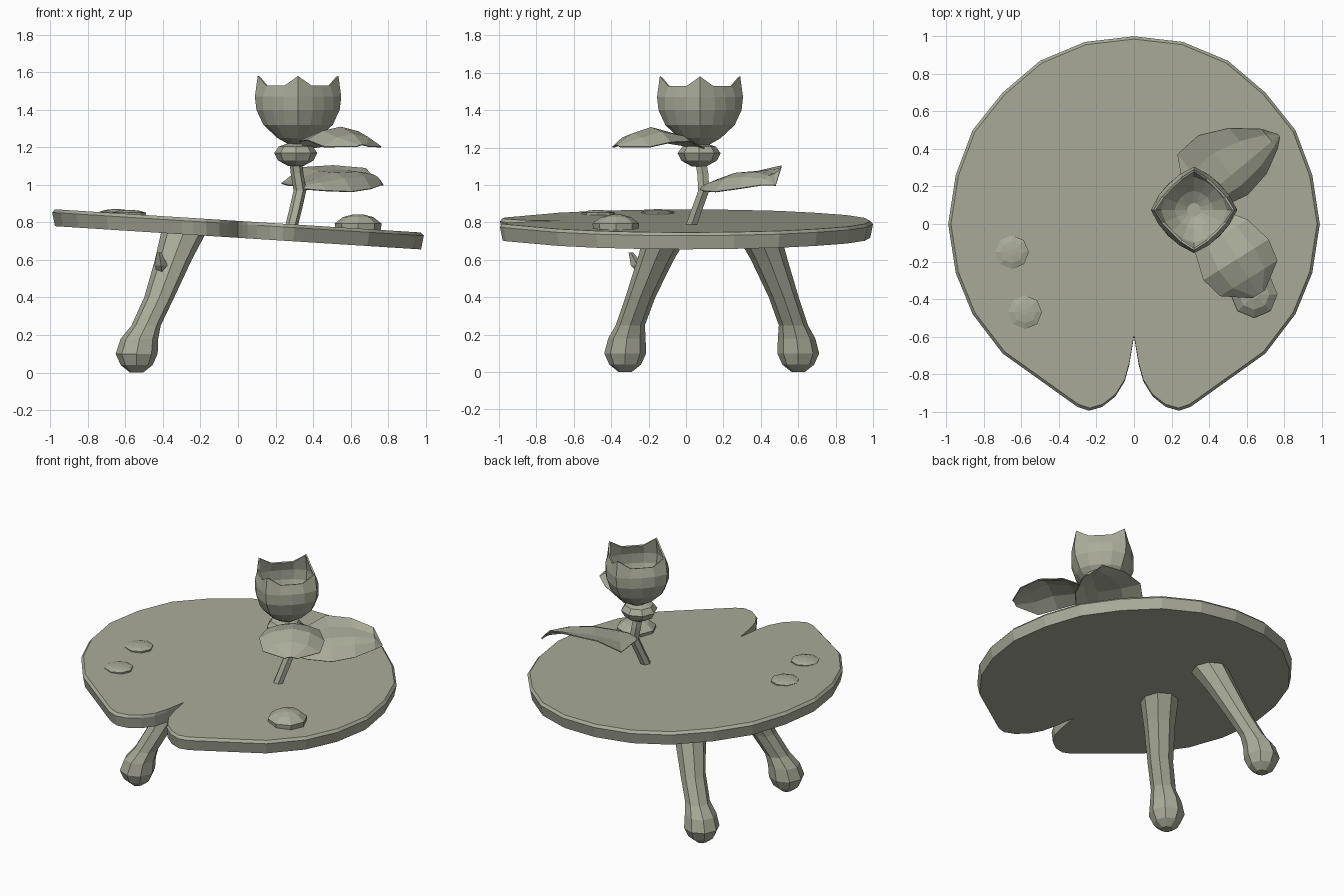
import bpy, bmesh
from math import sin, cos, pi
from mathutils import Vector

cube = bpy.data.objects.get("Cube")
if cube:
    bpy.data.objects.remove(cube, do_unlink=True)

mat = bpy.data.materials.new("sage_stone")
mat.use_nodes = True
colour = (0.40, 0.41, 0.32, 1)
mat.diffuse_color = colour
shader = mat.node_tree.nodes["Principled BSDF"]
shader.inputs["Base Color"].default_value = colour
shader.inputs["Roughness"].default_value = 0.8


def finish(name, bm):
    bmesh.ops.recalc_face_normals(bm, faces=bm.faces)
    mesh = bpy.data.meshes.new(name)
    bm.to_mesh(mesh)
    bm.free()
    mesh.materials.append(mat)
    obj = bpy.data.objects.new(name, mesh)
    bpy.context.collection.objects.link(obj)
    return obj


def loft(name, rings, caps=(True, True), closed=True):
    """Skin a list of equal-length point rings."""
    bm = bmesh.new()
    rows = [[bm.verts.new(p) for p in ring] for ring in rings]
    n = len(rows[0])
    for a, b in zip(rows, rows[1:]):
        for i in range(n if closed else n - 1):
            j = (i + 1) % n
            bm.faces.new((a[i], a[j], b[j], b[i]))
    for wanted, row in zip(caps, (rows[0], rows[-1])):
        if wanted:
            bm.faces.new(row)
    return finish(name, bm)


def circle(x, y, z, r, n=8):
    return [(x + r * cos(2 * pi * i / n), y + r * sin(2 * pi * i / n), z)
            for i in range(n)]


# Tilted pad top with a notch in the front
def pad_height(x):
    return 0.808 - 0.0625 * x


half = [(0, 1), (.26, .97), (.5, .87), (.7, .7), (.86, .5), (.95, .26),
        (.99, 0), (.95, -.26), (.86, -.48), (.7, -.69), (.49, -.84),
        (.35, -.94), (.3, -.975), (.24, -.995), (.17, -.975), (.1, -.92),
        (.05, -.84), (.025, -.75), (0, -.6)]
outline = half + [(-x, y) for x, y in half[-2:0:-1]]


def pad_ring(scale, drop):
    return [(x * scale, y * scale, pad_height(x) - drop) for x, y in outline]


loft("pad_top", [pad_ring(.985, 0), pad_ring(1, .017), pad_ring(.985, .09)])

# Two splayed legs with rounded feet: height, x, spread, radius
leg_rings = [(.745, -.29, 0, .12), (.6, -.345, .28, .098), (.4, -.42, .64, .08),
             (.25, -.49, .88, .078), (.18, -.525, .96, .1), (.1, -.54, 1, .112),
             (.04, -.54, 1, .085), (0, -.54, 1, .035)]
for name, top_y, foot_y in (("front_leg", -.1, -.325), ("back_leg", .385, .6)):
    loft(name, [circle(x, top_y + (foot_y - top_y) * s, z, r)
                for z, x, s, r in leg_rings])

# Small thorn on the front leg
loft("leg_thorn", [circle(-.40, -.22, .5, .012, 4), circle(-.41, -.26, .57, .035, 4),
                   circle(-.42, -.295, .64, .012, 4)])

# Pebble bumps on the pad
for name, x, y, r, h in (("left_bump", .64, -.375, .125, .075),
                         ("right_back_bump", -.65, -.15, .09, .022),
                         ("right_front_bump", -.58, -.47, .09, .022)):
    z = pad_height(x)
    loft(name, [circle(x, y, z - .02, r * .95), circle(x, y, z + h * .35, r),
                circle(x, y, z + h * .8, r * .65), circle(x, y, z + h, r * .2)])

# Bent stem
stem = [(.28, .02, .76), (.305, .055, .86), (.33, .095, .97),
        (.315, .09, 1.06), (.305, .075, 1.15)]
loft("stem", [circle(x, y, z, .034, 6) for x, y, z in stem])

# Collar below the flower
loft("flower_collar", [circle(.308, .07, z, r) for z, r in
                       ((1.1, .04), (1.13, .095), (1.17, .115),
                        (1.205, .09), (1.22, .045))])

# Four-pointed flower cup
cup_profile = [(1.21, .04, 0), (1.25, .11, .05), (1.32, .185, .08),
               (1.4, .222, .12), (1.47, .23, .16), (1.53, .215, .2)]
sides = 16
cup = []
for level, (z, r, pinch) in enumerate(cup_profile):
    ring = []
    for i in range(sides):
        a = 2 * pi * i / sides
        rr = r * (1 - pinch * abs(sin(2 * a)))
        tip = .05 * max(0, cos(4 * a)) if level == len(cup_profile) - 1 else 0
        ring.append((.32 + rr * cos(a), .075 + rr * sin(a), z + tip))
    cup.append(ring)
flower = loft("flower_cup", cup, caps=(True, False))
shell = flower.modifiers.new("petal_thickness", "SOLIDIFY")
shell.thickness = .012


# Arched leaves: rows of (along, left width, right width, height, left rise, right rise)
def leaf(name, start, direction, rows):
    along = Vector(direction).normalized()
    across = Vector((-along.y, along.x))
    sections = []
    for t, wl, wr, z, dl, dr in rows:
        section = []
        for s in (-1, -.55, 0, .55, 1):
            width, rise = (wl, dl) if s > 0 else (wr, dr)
            p = Vector(start) + along * t + across * (s * width)
            section.append((p.x, p.y, z + rise * s * s))
        sections.append(section)
    obj = loft(name, sections, caps=(False, False), closed=False)
    mod = obj.modifiers.new("leaf_thickness", "SOLIDIFY")
    mod.thickness = .006


leaf("upper_leaf", (.40, .05), (.53, -.85),
     [(-.04, .03, .03, 1.2, 0, 0), (.13, .16, .17, 1.275, -.04, -.04),
      (.28, .2, .21, 1.31, -.08, -.07), (.4, .18, .18, 1.275, -.07, -.07),
      (.5, .04, .04, 1.215, -.01, -.01)])
leaf("lower_leaf", (.35, .12), (.768, .64),
     [(-.04, .08, .03, 1.0, .0, -.02), (.07, .27, .1, 1.03, -.02, -.06),
      (.22, .275, .137, 1.065, .03, -.1), (.37, .2, .115, 1.07, .035, -.09),
      (.5, .085, .05, 1.05, .04, -.05), (.55, .01, .01, 1.0, 0, 0)])
